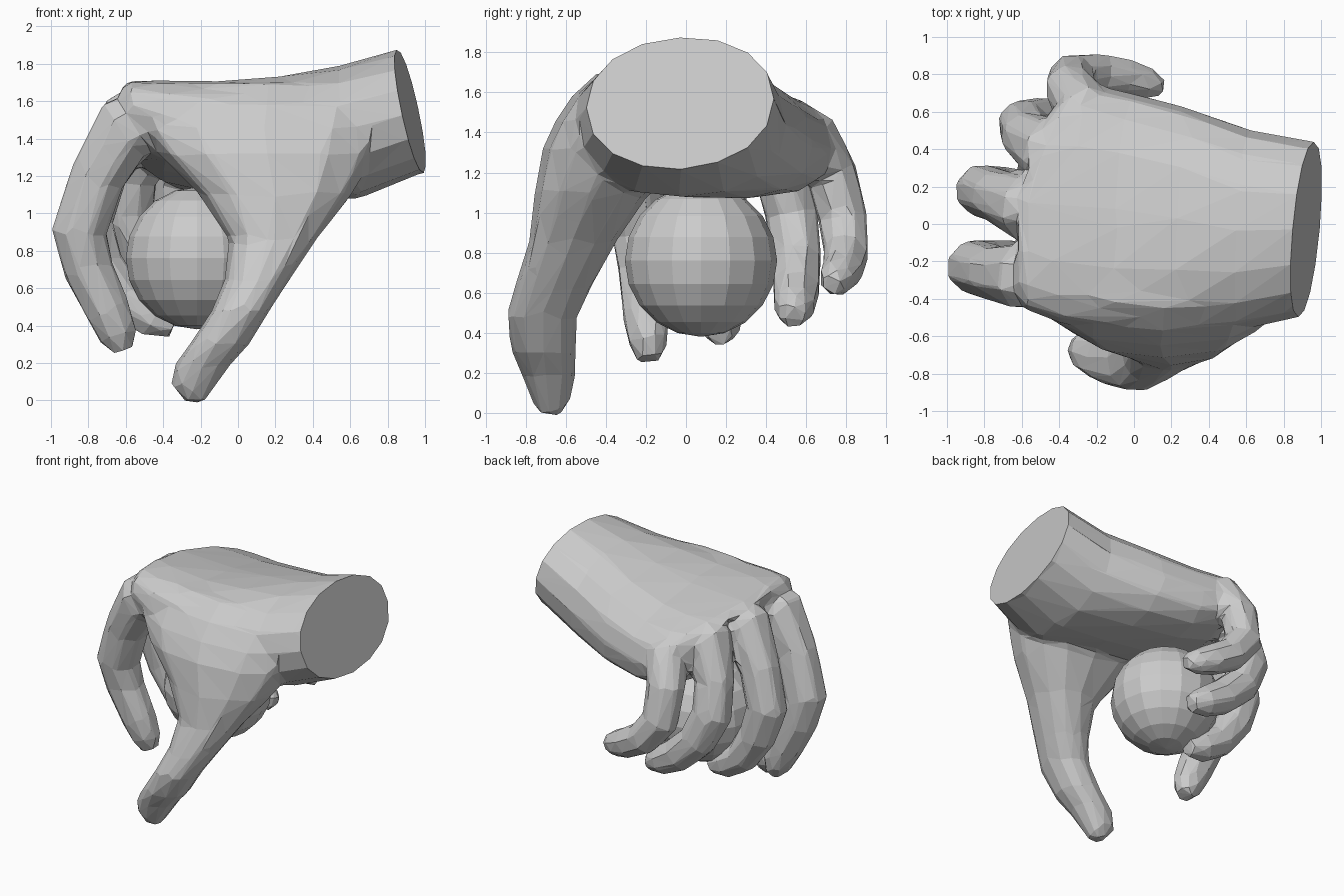
import bpy, bmesh, math
from mathutils import Vector

if "Cube" in bpy.data.objects:
    bpy.data.objects.remove(bpy.data.objects["Cube"])


def loft(name, rings):
    """Skin a list of equal-length vertex rings and cap both ends."""
    bm = bmesh.new()
    vr = [[bm.verts.new(p) for p in r] for r in rings]
    n = len(vr[0])
    for a, b in zip(vr, vr[1:]):
        for i in range(n):
            j = (i + 1) % n
            bm.faces.new((a[i], a[j], b[j], b[i]))
    bm.faces.new(vr[0])
    bm.faces.new(vr[-1])
    bmesh.ops.recalc_face_normals(bm, faces=bm.faces[:])
    me = bpy.data.meshes.new(name)
    bm.to_mesh(me)
    bm.free()
    ob = bpy.data.objects.new(name, me)
    bpy.context.collection.objects.link(ob)
    return ob


def sp(v, e):
    return math.copysign(abs(v) ** e, v)


def oval(n, e=1.0):
    return [(sp(math.cos(2 * math.pi * i / n), e), sp(math.sin(2 * math.pi * i / n), e))
            for i in range(n)]


def finger(name, pts):
    """Eight-sided tube through (x, y, z, radius) points, bent in the x-z plane."""
    rings = []
    P = [Vector(p[:3]) for p in pts]
    for i, p in enumerate(P):
        t = (P[min(i + 1, len(P) - 1)] - P[max(i - 1, 0)]).normalized()
        u = t.cross(Vector((0, 1, 0))).normalized()
        v = t.cross(u).normalized()
        r = pts[i][3]
        ring = []
        for k in range(8):
            a = 2 * math.pi * (k + 0.5) / 8
            ring.append(p + (u * math.cos(a) + v * math.sin(a) * 0.95) * r * 1.13)
        rings.append(ring)
    return loft(name, rings)


# Palm and wrist: x, y min, y max, z min, z max, slope to the little finger, slant, squareness
palm_sections = [
    (1.10, -0.46, 0.43, 1.25, 1.94, -0.05, 0.0, 1.0),
    (0.92, -0.50, 0.44, 1.225, 1.88, -0.05, 0.0, 0.95),
    (0.60, -0.57, 0.50, 1.08, 1.79, 0.00, 0.0, 0.9),
    (0.25, -0.57, 0.63, 1.07, 1.72, 0.09, 0.0, 0.8),
    (-0.10, -0.57, 0.71, 1.10, 1.68, 0.13, 0.1, 0.75),
    (-0.40, -0.53, 0.75, 1.17, 1.68, 0.15, 0.3, 0.75),
    (-0.58, -0.46, 0.70, 1.30, 1.68, 0.15, 0.45, 0.75),
    (-0.63, -0.38, 0.60, 1.38, 1.64, 0.15, 0.45, 0.75),
]
rings = []
for x, y0, y1, z0, z1, slope, slant, e in palm_sections:
    ring = []
    for c, s in oval(16, e):
        y = (y0 + y1) / 2 + c * (y1 - y0) / 2
        dz = s * (z1 - z0) / 2
        lean = 0.22 * max(0, x) / 0.92
        px = x - lean * dz + 0.1 * y * max(0, x) + slant * max(0, y - 0.2)
        ring.append((px, y, (z0 + z1) / 2 + dz - slope * (y - 0.1)))
    rings.append(ring)
hand = loft("hand", rings)

# Thumb with its web and base: z, x min, x max, y min, y max
thumb_sections = [
    (1.70, -0.40, 0.72, -0.44, 0.00),
    (1.58, -0.52, 0.82, -0.57, 0.00),
    (1.46, -0.54, 0.82, -0.65, 0.00),
    (1.32, -0.43, 0.74, -0.715, -0.06),
    (1.10, -0.21, 0.61, -0.755, -0.18),
    (0.86, -0.05, 0.42, -0.785, -0.345),
    (0.65, -0.07, 0.28, -0.85, -0.46),
    (0.48, -0.14, 0.17, -0.90, -0.54),
    (0.30, -0.26, 0.06, -0.87, -0.55),
    (0.19, -0.34, -0.04, -0.82, -0.55),
    (0.08, -0.36, -0.12, -0.78, -0.57),
    (-0.01, -0.28, -0.18, -0.73, -0.62),
]
thumb = loft("thumb", [[((a + b) / 2 + c * (b - a) / 2, (d + f) / 2 + s * (f - d) / 2, z)
                        for c, s in oval(12, 0.88)] for z, a, b, d, f in thumb_sections])

# Four curled fingers
fingers = [
    finger("index_finger", [(-0.40, -0.28, 1.49, 0.15), (-0.60, -0.28, 1.46, 0.17),
                            (-0.75, -0.26, 1.20, 0.14), (-0.85, -0.23, 0.90, 0.14),
                            (-0.80, -0.21, 0.70, 0.125), (-0.70, -0.20, 0.49, 0.115),
                            (-0.645, -0.19, 0.36, 0.10), (-0.61, -0.185, 0.265, 0.06)]),
    finger("middle_finger", [(-0.38, 0.07, 1.51, 0.15), (-0.58, 0.09, 1.48, 0.17),
                             (-0.73, 0.15, 1.22, 0.135), (-0.81, 0.18, 0.95, 0.135),
                             (-0.74, 0.19, 0.73, 0.12), (-0.61, 0.18, 0.54, 0.11),
                             (-0.46, 0.17, 0.44, 0.10), (-0.34, 0.17, 0.39, 0.06)]),
    finger("ring_finger", [(-0.28, 0.36, 1.43, 0.15), (-0.47, 0.39, 1.44, 0.165),
                           (-0.57, 0.47, 1.20, 0.13), (-0.59, 0.53, 0.98, 0.13),
                           (-0.49, 0.555, 0.77, 0.12), (-0.33, 0.55, 0.62, 0.115),
                           (-0.17, 0.54, 0.53, 0.10), (-0.06, 0.53, 0.48, 0.06)]),
    finger("little_finger", [(-0.12, 0.52, 1.35, 0.13), (-0.28, 0.62, 1.37, 0.145),
                             (-0.34, 0.73, 1.19, 0.125), (-0.33, 0.785, 0.96, 0.12),
                             (-0.20, 0.80, 0.80, 0.11), (-0.04, 0.78, 0.71, 0.10),
                             (0.07, 0.75, 0.67, 0.085), (0.15, 0.73, 0.64, 0.05)]),
]

# Fuse the parts into one skin, relax it, then reduce it to large facets
for ob in [hand, thumb] + fingers:
    ob.select_set(True)
bpy.context.view_layer.objects.active = hand
bpy.ops.object.join()
remesh = hand.modifiers.new("fuse", 'REMESH')
remesh.mode = 'VOXEL'
remesh.voxel_size = 0.022
relax = hand.modifiers.new("relax", 'SMOOTH')
relax.factor = 0.5
relax.iterations = 8
reduce = hand.modifiers.new("facets", 'DECIMATE')
reduce.ratio = 0.024
for m in (remesh, relax, reduce):
    bpy.ops.object.modifier_apply(modifier=m.name)

# Slice the wrist flat along its tilted end
bm = bmesh.new()
bm.from_mesh(hand.data)
cut = bmesh.ops.bisect_plane(bm, geom=bm.verts[:] + bm.edges[:] + bm.faces[:],
                             plane_co=(0.917, -0.03, 1.56), plane_no=(1, -0.1, 0.22),
                             clear_outer=True)
rim = [g for g in cut["geom_cut"] if isinstance(g, bmesh.types.BMEdge)]
bmesh.ops.contextual_create(bm, geom=rim)
bmesh.ops.recalc_face_normals(bm, faces=bm.faces[:])
for f in bm.faces:
    f.smooth = False
bm.to_mesh(hand.data)
bm.free()

# Faceted ball in the grip
bpy.ops.mesh.primitive_uv_sphere_add(segments=16, ring_count=10, radius=0.38,
                                     location=(-0.22, 0.075, 0.76))
bpy.context.object.name = "ball"
